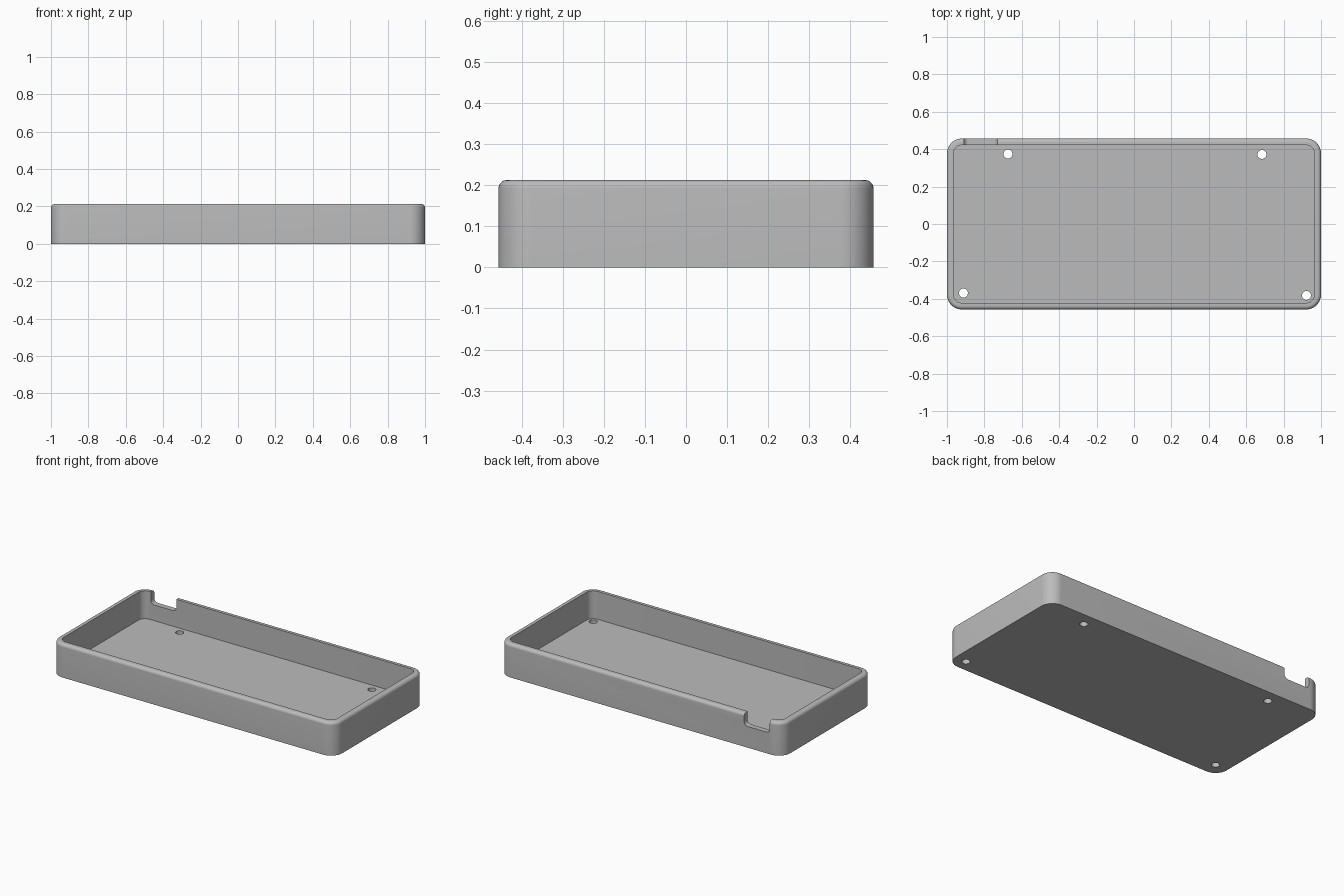
import bpy, bmesh, math

if "Cube" in bpy.data.objects:
    bpy.data.objects.remove(bpy.data.objects["Cube"], do_unlink=True)

HALF_X, HALF_Y, HEIGHT = 1.0, 0.457, 0.213
WALL, FLOOR, CORNER, FILLET = 0.035, 0.035, 0.08, 0.02
STEPS = 12

grey = bpy.data.materials.new("plain grey")
grey.diffuse_color = (0.5, 0.5, 0.5, 1)
grey.use_nodes = True
grey.node_tree.nodes["Principled BSDF"].inputs["Base Color"].default_value = (0.5, 0.5, 0.5, 1)


def rounded_rect(hx, hy, r):
    """Counter-clockwise outline with rounded corners."""
    pts = []
    for q, (sx, sy) in enumerate([(1, 1), (-1, 1), (-1, -1), (1, -1)]):
        for i in range(STEPS + 1):
            a = math.pi / 2 * (q + i / STEPS)
            pts.append((sx * (hx - r) + r * math.cos(a), sy * (hy - r) + r * math.sin(a)))
    return pts


def loft(name, rings):
    """Skin a stack of equal rings and cap both ends."""
    bm = bmesh.new()
    loops = [[bm.verts.new(p) for p in ring] for ring in rings]
    bm.faces.new(loops[0])
    bm.faces.new(loops[-1])
    for low, high in zip(loops, loops[1:]):
        for i in range(len(low)):
            j = (i + 1) % len(low)
            bm.faces.new((low[i], low[j], high[j], high[i]))
    bmesh.ops.recalc_face_normals(bm, faces=bm.faces)
    mesh = bpy.data.meshes.new(name)
    bm.to_mesh(mesh)
    bm.free()
    mesh.materials.append(grey)
    obj = bpy.data.objects.new(name, mesh)
    bpy.context.collection.objects.link(obj)
    return obj


# Tray shell: (inset, height) profile from the underside, over the rim, down to the floor
profile = [(0, 0)]
for i in range(9):
    a = math.pi / 2 * i / 8
    profile.append((FILLET * (1 - math.cos(a)), HEIGHT - FILLET + FILLET * math.sin(a)))
profile += [(WALL, HEIGHT), (WALL, FLOOR)]
tray = loft("tray", [[(x, y, z) for x, y in rounded_rect(HALF_X - d, HALF_Y - d, CORNER - d)]
                     for d, z in profile])

# Cable notch through the back wall, rounded at its bottom corners
notch_outline = rounded_rect(0.09, 0.12, 0.025)
cutters = [loft("notch_cutter", [[(x - 0.82, y, z + 0.255) for x, z in notch_outline]
                                 for y in (0.38, 0.52)])]

# Screw holes through the floor
for hx, hy in [(-0.674, 0.374), (0.684, 0.372), (-0.912, -0.369), (0.922, -0.382)]:
    circle = [(hx + 0.024 * math.cos(math.tau * i / 32), hy + 0.024 * math.sin(math.tau * i / 32))
              for i in range(32)]
    cutters.append(loft("hole_cutter", [[(x, y, z) for x, y in circle] for z in (-0.05, 0.08)]))

bpy.ops.object.select_all(action='DESELECT')
bpy.context.view_layer.objects.active = tray
tray.select_set(True)
for cutter in cutters:
    cutter.hide_render = True
    mod = tray.modifiers.new("cut", 'BOOLEAN')
    mod.operation = 'DIFFERENCE'
    mod.solver = 'EXACT'
    mod.object = cutter
    bpy.ops.object.modifier_apply(modifier=mod.name)
    bpy.data.objects.remove(cutter, do_unlink=True)

bpy.ops.object.shade_smooth_by_angle(angle=math.radians(30))
